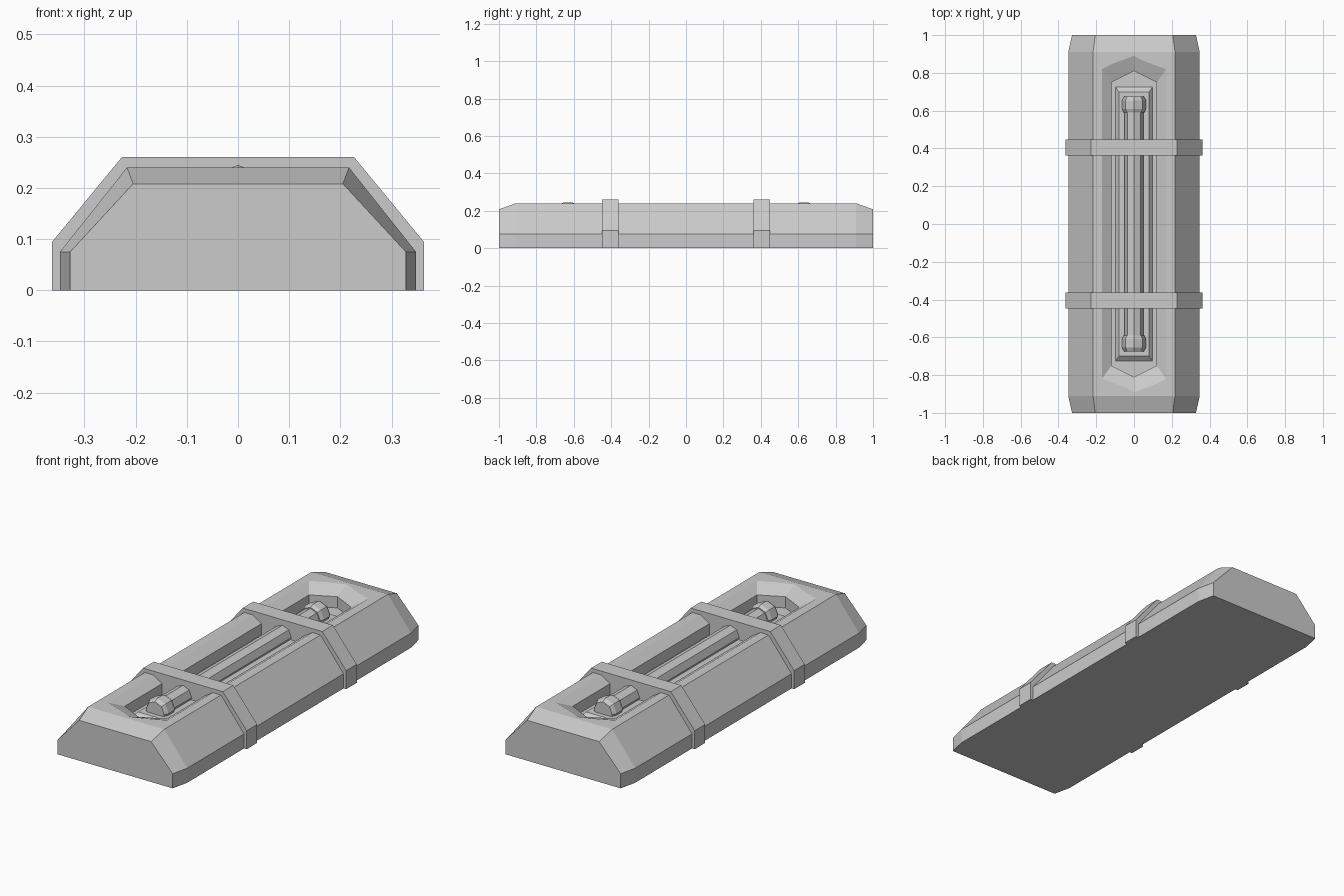
import bpy, bmesh, math

if "Cube" in bpy.data.objects:
    bpy.data.objects.remove(bpy.data.objects["Cube"])


def loft(name, rings):
    """Skin a list of equal-sized point rings and cap both ends."""
    bm = bmesh.new()
    vs = [[bm.verts.new(p) for p in r] for r in rings]
    n = len(vs[0])
    for a, b in zip(vs, vs[1:]):
        for i in range(n):
            j = (i + 1) % n
            bm.faces.new((a[i], a[j], b[j], b[i]))
    bm.faces.new(vs[0])
    bm.faces.new(vs[-1])
    bmesh.ops.recalc_face_normals(bm, faces=bm.faces)
    me = bpy.data.meshes.new(name)
    bm.to_mesh(me)
    bm.free()
    ob = bpy.data.objects.new(name, me)
    bpy.context.collection.objects.link(ob)
    return ob


def trapezoid(y, w, z_side, w_top, z_top):
    half = [(w, 0), (w, z_side), (w_top, z_top)]
    return [(x, y, z) for x, z in half] + [(-x, y, z) for x, z in reversed(half)]


def hexagon(z, w, ys, apex):
    return [(w, -ys, z), (w, ys, z), (0, apex, z), (-w, ys, z), (-w, -ys, z), (0, -apex, z)]


def rect(z, w, l):
    return [(w, -l, z), (w, l, z), (-w, l, z), (-w, -l, z)]


def octagon(y, r, z):
    return [(r * math.sin(k * math.pi / 4), y, z + r * math.cos(k * math.pi / 4)) for k in range(8)]


# housing with chamfered ends
tip = (0.328, 0.075, 0.205, 0.208)
mid = (0.348, 0.075, 0.217, 0.24)
housing = loft("housing", [trapezoid(-1, *tip), trapezoid(-0.91, *mid),
                           trapezoid(0.91, *mid), trapezoid(1, *tip)])

# pointed recess in the top
FLOOR = 0.15
cutter = loft("recess_cutter", [hexagon(FLOOR, 0.12, 0.75, 0.81), hexagon(0.208, 0.12, 0.75, 0.81),
                                hexagon(0.272, 0.22, 0.89, 0.97)])
cutter.hide_render = True
mod = housing.modifiers.new("recess", 'BOOLEAN')
mod.operation = 'DIFFERENCE'
mod.solver = 'EXACT'
mod.object = cutter
bpy.context.view_layer.objects.active = housing
bpy.ops.object.modifier_apply(modifier=mod.name)
bpy.data.objects.remove(cutter)

# raised base plate and lamp tube
loft("base_plate", [rect(FLOOR - 0.005, 0.102, 0.73), rect(0.17, 0.08, 0.70)])
loft("tube", [octagon(-0.62, 0.05, 0.182), octagon(0.62, 0.05, 0.182)])

for s, side in ((-1, "front"), (1, "back")):
    # faceted tube sockets
    loft(side + "_socket", [octagon(s * y, r, 0.182) for y, r in
                            ((0.59, 0.055), (0.61, 0.063), (0.655, 0.063), (0.675, 0.052))])
    # straps wrapping over the housing
    loft(side + "_strap", [trapezoid(s * y, 0.363, 0.095, 0.227, 0.26) for y in (0.362, 0.448)])
